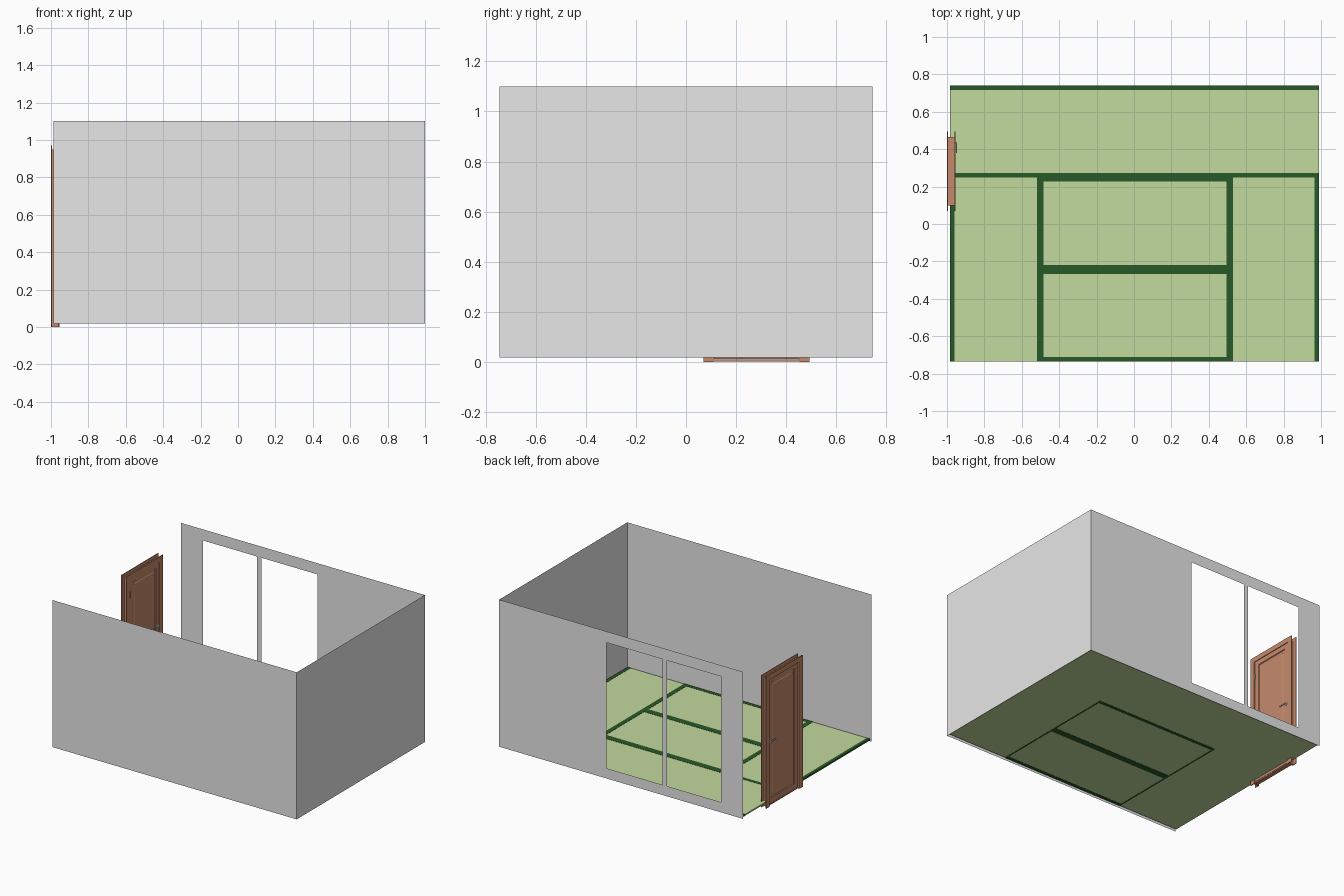
import bpy, bmesh, math
from mathutils import Matrix

if "Cube" in bpy.data.objects:
    bpy.data.objects.remove(bpy.data.objects["Cube"])


def material(name, rgb):
    m = bpy.data.materials.new(name)
    m.diffuse_color = (*rgb, 1)
    m.use_nodes = True
    m.node_tree.nodes["Principled BSDF"].inputs["Base Color"].default_value = m.diffuse_color
    return m


WALL = material("wall_grey", (0.8, 0.8, 0.8))
MAT = material("straw_green", (0.54, 0.70, 0.34))
EDGE = material("dark_green_cloth", (0.022, 0.10, 0.021))
WOOD = material("brown_wood", (0.56, 0.255, 0.15))
METAL = material("pale_metal", (0.72, 0.72, 0.72))


def finish(name, bm, mat):
    me = bpy.data.meshes.new(name)
    bm.to_mesh(me)
    bm.free()
    me.materials.append(mat)
    ob = bpy.data.objects.new(name, me)
    bpy.context.collection.objects.link(ob)
    return ob


def add_box(bm, x0, x1, y0, y1, z0, z1):
    mtx = Matrix.Translation(((x0 + x1) / 2, (y0 + y1) / 2, (z0 + z1) / 2)) \
        @ Matrix.Diagonal((x1 - x0, y1 - y0, z1 - z0, 1))
    bmesh.ops.create_cube(bm, size=1, matrix=mtx)


def boxes(name, mat, *specs):
    bm = bmesh.new()
    for s in specs:
        add_box(bm, *s)
    return finish(name, bm, mat)


def panel_wall(name, xs, zs, y, is_hole):
    """Flat wall in the xz plane, made of grid cells with some left open."""
    bm = bmesh.new()
    grid = [[bm.verts.new((x, y, z)) for z in zs] for x in xs]
    for i in range(len(xs) - 1):
        for j in range(len(zs) - 1):
            if not is_hole(i, j):
                bm.faces.new((grid[i][j], grid[i + 1][j], grid[i + 1][j + 1], grid[i][j + 1]))
    return finish(name, bm, WALL)


# Walls: thin sheets, left side and top are open
XL, XR, Y, Z0, Z1 = -0.987, 1.0, 0.745, 0.018, 1.10
panel_wall("front_wall", [XL, XR], [Z0, Z1], -Y, lambda i, j: False)
panel_wall("back_wall", [XL, -0.805, -0.368, -0.332, 0.126, XR], [Z0, 0.093, 1.018, Z1], Y,
           lambda i, j: j == 1 and i in (1, 3))
bm = bmesh.new()
bm.faces.new([bm.verts.new((XR, y, z)) for y, z in ((-Y, Z0), (Y, Z0), (Y, Z1), (-Y, Z1))])
finish("right_wall", bm, WALL)


# Floor mats: straw slab plus cloth strips along both long edges
def floor_mat(name, x0, x1, y0, y1, deep=False):
    b, t, w = 0.03, 0.041, 0.024
    boxes(name, MAT, (x0, x1, y0, y1, b, t))
    lo, hi = b - 0.0015 if deep else b + 0.0015, t + 0.0015
    e = 0.0008
    if x1 - x0 > y1 - y0:
        strips = [(x0, x1, y0 - e, y0 + w, lo, hi), (x0, x1, y1 - w, y1 + e, lo, hi)]
    else:
        strips = [(x0 - e, x0 + w, y0, y1, lo, hi), (x1 - w, x1 + e, y0, y1, lo, hi)]
    if deep:  # narrow cloth at the short ends of the centre mats
        strips += [(x0, x0 + 0.01, y0, y1, lo, hi), (x1 - 0.01, x1, y0, y1, lo, hi)]
    boxes(name + "_edging", EDGE, *strips)


XA, XB, YA, YB = -0.984, 0.989, -0.735, 0.740
floor_mat("mat_back_left", XA, 0.002, 0.25, YB)
floor_mat("mat_back_right", 0.002, XB, 0.25, YB)
floor_mat("mat_left", XA, -0.495, YA, 0.25)
floor_mat("mat_right", 0.505, XB, YA, 0.25)
floor_mat("mat_centre_back", -0.495, 0.505, -0.243, 0.25, True)
floor_mat("mat_centre_front", -0.495, 0.505, YA, -0.243, True)

# Door frame: jamb between two casings
boxes("door_jamb", WOOD,
      (-0.997, -0.957, 0.098, 0.110, 0, 0.948),
      (-0.997, -0.957, 0.454, 0.466, 0, 0.948),
      (-0.997, -0.957, 0.110, 0.454, 0.936, 0.948))
boxes("door_threshold", WOOD, (-0.990, -0.960, 0.110, 0.454, 0.002, 0.010))
for label, x0, x1 in (("outer", -1.0, -0.994), ("inner", -0.961, -0.955)):
    boxes(label + "_casing", WOOD,
          (x0, x1, 0.070, 0.106, 0, 0.970),
          (x0, x1, 0.458, 0.494, 0, 0.970),
          (x0, x1, 0.106, 0.458, 0.934, 0.970))

# Door leaf: recessed groove and raised field on both faces
bm = bmesh.new()
add_box(bm, -0.987, -0.960, 0.111, 0.453, 0.012, 0.935)
bm.normal_update()
sides = [f for f in bm.faces if abs(f.normal.x) > 0.9]
for thickness, depth in ((0.050, 0), (0.006, -0.005), (0.022, 0), (0.008, 0.003)):
    bmesh.ops.inset_individual(bm, faces=sides, thickness=thickness, depth=depth)
finish("door_leaf", bm, WOOD)

# Hinges
for i, z in enumerate((0.13, 0.82)):
    bm = bmesh.new()
    bmesh.ops.create_cone(bm, cap_ends=True, segments=10, radius1=0.004, radius2=0.004,
                          depth=0.045, matrix=Matrix.Translation((-0.957, 0.112, z)))
    finish(f"hinge_{i + 1}", bm, METAL)

# Lever handles, one on each face
for label, face, s in (("inner", -0.960, 1), ("outer", -0.987, -1)):
    bm = bmesh.new()
    for r, d in ((0.012, 0.004), (0.005, 0.014)):
        bmesh.ops.create_cone(bm, cap_ends=True, segments=12, radius1=r, radius2=r, depth=d,
                              matrix=Matrix.Translation((face + s * d / 2, 0.432, 0.47))
                              @ Matrix.Rotation(math.pi / 2, 4, 'Y'))
    xs = sorted((face + s * 0.009, face + s * 0.014))
    add_box(bm, *xs, 0.380, 0.438, 0.466, 0.474)
    finish(label + "_handle", bm, METAL)
